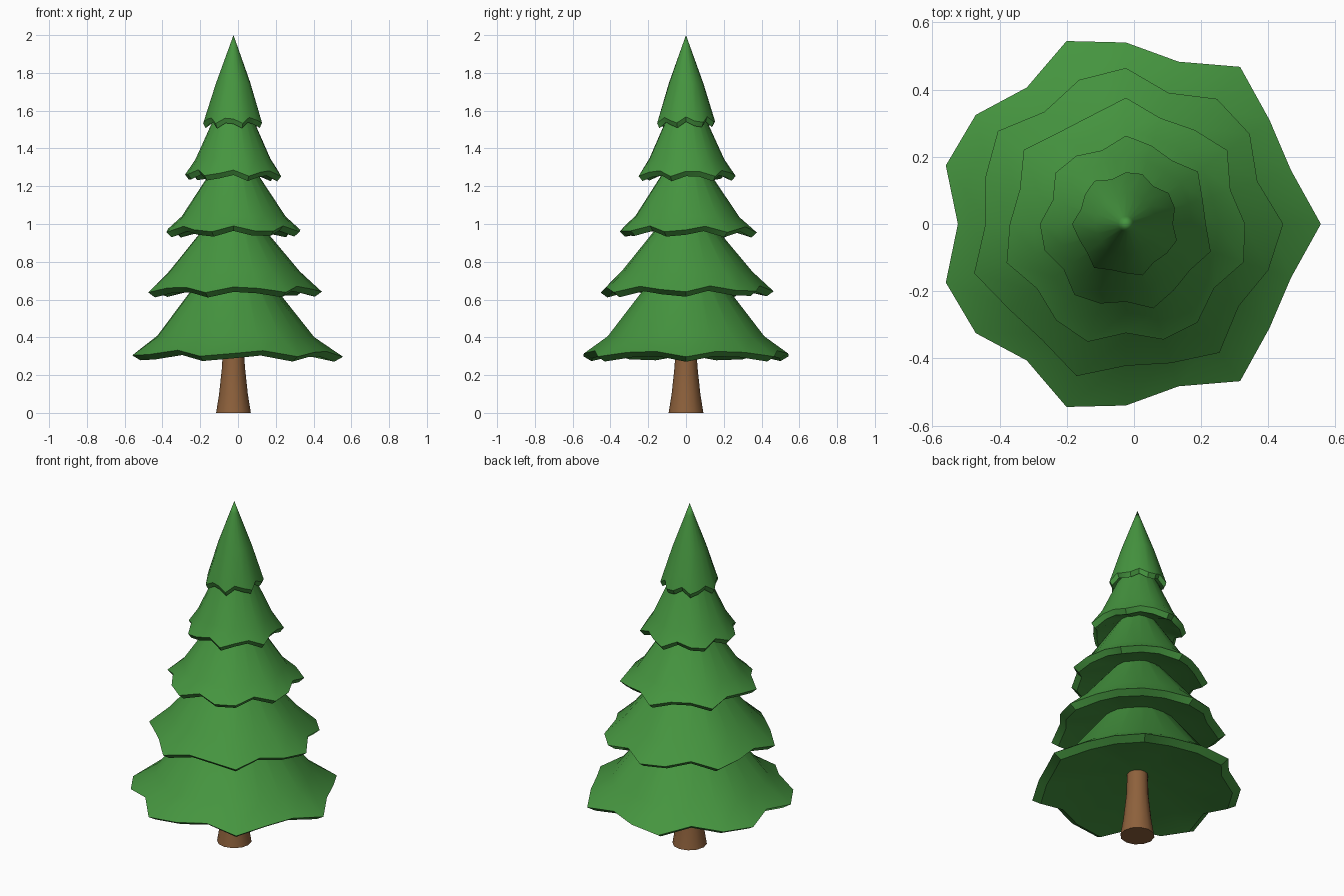
import bpy, bmesh
from math import sin, cos, pi, radians

if "Cube" in bpy.data.objects:
    bpy.data.objects.remove(bpy.data.objects["Cube"])

CX = -0.024  # trunk axis, so that the uneven lowest skirt is centred


def material(name, color):
    m = bpy.data.materials.new(name)
    m.diffuse_color = color
    m.use_nodes = True
    m.node_tree.nodes["Principled BSDF"].inputs["Base Color"].default_value = m.diffuse_color
    return m


GREEN = material("needles", (0.06, 0.30, 0.05, 1))
BROWN = material("bark", (0.27, 0.12, 0.045, 1))


def lathe(name, rings, start, end, n, mat, phase=0.0, angle=35):
    """Rings are (radius, z, radial wave, z wave); start/end are cap centre heights."""
    bm = bmesh.new()
    loops = []
    for r, z, wr, wz in rings:
        loop = []
        for i in range(n):
            a = 2 * pi * i / n
            w = cos(7 * a + phase)
            rr = r * (1 + wr * w)
            loop.append(bm.verts.new((CX + rr * cos(a), rr * sin(a), z - wz * w)))
        loops.append(loop)
    for lo, hi in zip(loops, loops[1:]):
        for i in range(n):
            j = (i + 1) % n
            bm.faces.new((lo[i], lo[j], hi[j], hi[i]))
    for loop, z in ((loops[0], start), (loops[-1], end)):
        tip = bm.verts.new((CX, 0, z))
        for i in range(n):
            bm.faces.new((loop[i], loop[(i + 1) % n], tip))
    bmesh.ops.recalc_face_normals(bm, faces=bm.faces)
    me = bpy.data.meshes.new(name)
    bm.to_mesh(me)
    bm.free()
    me.materials.append(mat)
    ob = bpy.data.objects.new(name, me)
    bpy.context.collection.objects.link(ob)
    bpy.ops.object.select_all(action='DESELECT')
    ob.select_set(True)
    bpy.context.view_layer.objects.active = ob
    bpy.ops.object.shade_smooth_by_angle(angle=radians(angle))
    return ob


# flared trunk
lathe("trunk", [(0.092, 0, 0, 0), (0.076, 0.10, 0, 0), (0.060, 0.25, 0, 0), (0.055, 0.42, 0, 0)],
      0, 0.42, 12, BROWN)

# branch skirts: rim radius, rim height, bend radius, bend height, tip height
tiers = [
    (0.540, 0.315, 0.415, 0.405, 0.945),
    (0.443, 0.655, 0.345, 0.750, 1.17),
    (0.350, 0.972, 0.275, 1.040, 1.46),
    (0.247, 1.270, 0.198, 1.345, 1.79),
    (0.150, 1.550, 0.091, 1.746, 2.00),
]
for k, (r, z, rb, zb, top) in enumerate(tiers):
    rings = [
        (r * 0.92, z - 0.026, 0.074, 0.018),  # lower lip
        (r, z, 0.074, 0.018),                 # outer wavy rim
        (rb, zb, 0.03, 0.004),                # bend
        (rb * 0.25, top - (top - zb) * 0.25, 0.0, 0.0),
    ]
    lathe(f"branch_skirt_{k + 1}", rings, z + 0.07, top, 20, GREEN, 0.7 * k)
